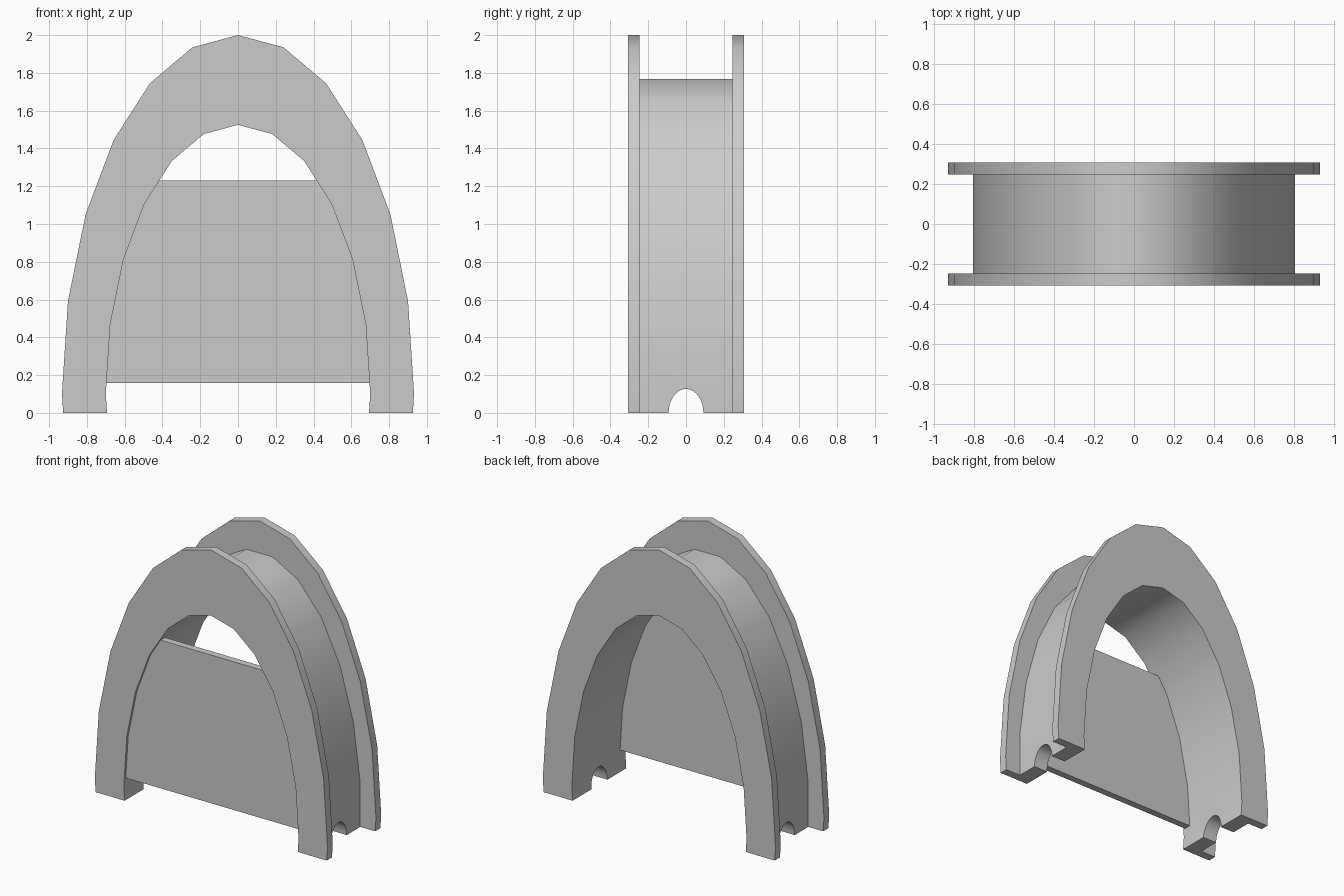
import bpy, bmesh, math
from mathutils import Vector

if "Cube" in bpy.data.objects:
    bpy.data.objects.remove(bpy.data.objects["Cube"], do_unlink=True)

SIDES = 24
CENTRE_Z = 0.1           # height of the ellipse centres
INNER = (0.70, 1.425)    # half width and height of the opening

grey = bpy.data.materials.new("plain grey")
grey.use_nodes = True
grey.diffuse_color = (0.6, 0.6, 0.6, 1)
grey.node_tree.nodes["Principled BSDF"].inputs["Base Color"].default_value = (0.6, 0.6, 0.6, 1)


def ellipse(bm, size, y, turn=0.0):
    """Ring of vertices on an ellipse in the xz plane."""
    verts = []
    for i in range(SIDES):
        a = 2 * math.pi * (i + turn) / SIDES
        verts.append(bm.verts.new((size[0] * math.sin(a), y, CENTRE_Z + size[1] * math.cos(a))))
    return verts


def cut(bm, z, keep_above=True):
    """Slice the mesh level at z and close the cut."""
    res = bmesh.ops.bisect_plane(
        bm, geom=bm.verts[:] + bm.edges[:] + bm.faces[:], dist=1e-5,
        plane_co=Vector((0, 0, z)), plane_no=Vector((0, 0, 1)),
        clear_inner=keep_above, clear_outer=not keep_above)
    edges = [e for e in res["geom_cut"] if isinstance(e, bmesh.types.BMEdge)]
    bmesh.ops.holes_fill(bm, edges=edges, sides=0)


def finish(bm, name):
    bmesh.ops.recalc_face_normals(bm, faces=bm.faces[:])
    mesh = bpy.data.meshes.new(name)
    bm.to_mesh(mesh)
    bm.free()
    mesh.materials.append(grey)
    obj = bpy.data.objects.new(name, mesh)
    bpy.context.collection.objects.link(obj)
    return obj


def smooth(obj):
    bpy.ops.object.select_all(action="DESELECT")
    obj.select_set(True)
    bpy.context.view_layer.objects.active = obj
    bpy.ops.object.shade_smooth_by_angle(angle=math.radians(35))


def arch(name, outer, y0, y1, turn=0.0):
    """Elliptical ring between two depths, cut off at the ground."""
    bm = bmesh.new()
    rings = [ellipse(bm, outer, y0, turn), ellipse(bm, outer, y1, turn),
             ellipse(bm, INNER, y1), ellipse(bm, INNER, y0)]
    for a, b in zip(rings, rings[1:] + rings[:1]):
        for i in range(SIDES):
            j = (i + 1) % SIDES
            bm.faces.new((a[i], a[j], b[j], b[i]))
    cut(bm, 0)
    return finish(bm, name)


# Front and back flanges
for name, y0, y1 in (("front_flange", -0.307, -0.247), ("back_flange", 0.247, 0.307)):
    smooth(arch(name, (0.932, 1.9), y0, y1))

# Recessed barrel between the flanges, turned half a side so its top is flat
barrel = arch("barrel", (0.813, 1.681), -0.247, 0.247, 0.5)

# Rounded notches through the foot of both legs
bpy.ops.mesh.primitive_cylinder_add(vertices=32, radius=1, depth=3, rotation=(0, math.pi / 2, 0))
cutter = bpy.context.object
cutter.name = "notch_cutter"
cutter.scale = (0.127, 0.092, 1)
cutter.hide_render = True
mod = barrel.modifiers.new("notches", "BOOLEAN")
mod.operation = "DIFFERENCE"
mod.solver = "EXACT"
mod.object = cutter
bpy.ops.object.select_all(action="DESELECT")
barrel.select_set(True)
bpy.context.view_layer.objects.active = barrel
bpy.ops.object.modifier_apply(modifier=mod.name)
bpy.data.objects.remove(cutter, do_unlink=True)
smooth(barrel)

# Panel filling the front of the opening
bm = bmesh.new()
front, back = ellipse(bm, INNER, -0.29), ellipse(bm, INNER, -0.24)
bm.faces.new(front)
bm.faces.new(back)
for i in range(SIDES):
    j = (i + 1) % SIDES
    bm.faces.new((front[i], front[j], back[j], back[i]))
cut(bm, 0.157)
cut(bm, 1.23, keep_above=False)
finish(bm, "front_panel")
